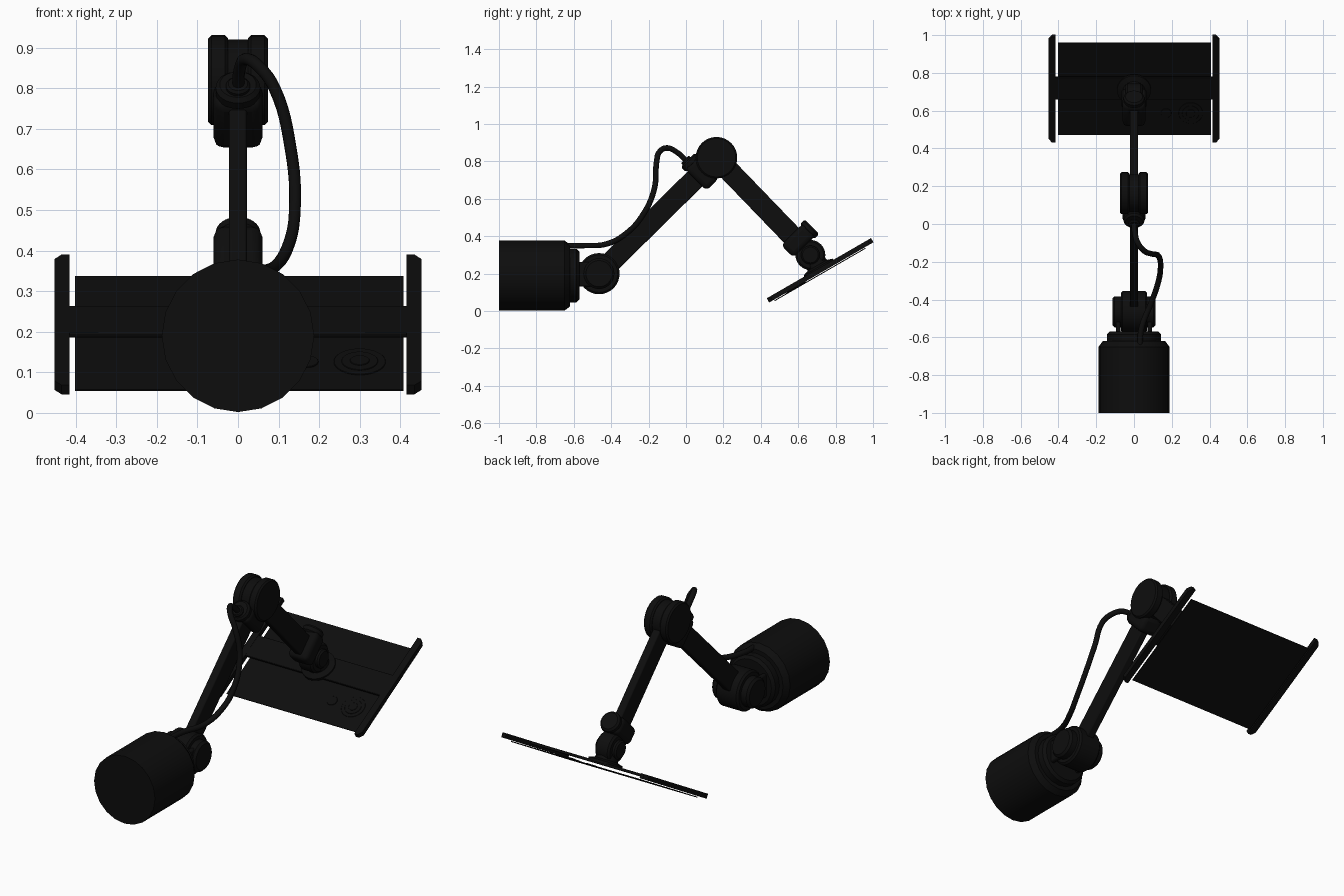
import bpy, bmesh, math
from mathutils import Matrix, Vector

if "Cube" in bpy.data.objects:
    bpy.data.objects.remove(bpy.data.objects["Cube"])

black = bpy.data.materials.new("matte_black")
black.diffuse_color = (0.004, 0.004, 0.004, 1)
black.use_nodes = True
black.node_tree.nodes["Principled BSDF"].inputs["Base Color"].default_value = black.diffuse_color


def finish(name, bm, mat, bevel=0.0, segments=2):
    bmesh.ops.recalc_face_normals(bm, faces=bm.faces[:])
    me = bpy.data.meshes.new(name)
    bm.to_mesh(me)
    bm.free()
    ob = bpy.data.objects.new(name, me)
    bpy.context.collection.objects.link(ob)
    me.materials.append(black)
    ob.matrix_world = mat
    if bevel:
        m = ob.modifiers.new("edge_bevel", 'BEVEL')
        m.width, m.segments, m.limit_method = bevel, segments, 'ANGLE'
    bpy.ops.object.select_all(action='DESELECT')
    ob.select_set(True)
    bpy.context.view_layer.objects.active = ob
    bpy.ops.object.shade_smooth_by_angle(angle=math.radians(30))
    return ob


def pose(loc, tilt=0):
    """Place at loc, tilted about x so local y follows the tilt."""
    return Matrix.Translation(loc) @ Matrix.Rotation(math.radians(tilt), 4, 'X')


def box(name, size, mat, bevel=0.0, segments=2):
    bm = bmesh.new()
    bmesh.ops.create_cube(bm, size=1)
    bmesh.ops.scale(bm, verts=bm.verts, vec=size)
    return finish(name, bm, mat, bevel, segments)


def lathe(name, profile, mat, n=32):
    """Turn (radius, height) pairs around local z and cap both ends."""
    bm = bmesh.new()
    rings = [[bm.verts.new((r * math.cos(2 * math.pi * i / n),
                            r * math.sin(2 * math.pi * i / n), h))
              for i in range(n)] for r, h in profile]
    for a, b in zip(rings, rings[1:]):
        for i in range(n):
            j = (i + 1) % n
            bm.faces.new((a[i], a[j], b[j], b[i]))
    bm.faces.new(rings[0])
    bm.faces.new(rings[-1])
    return finish(name, bm, mat)


def disc(name, r, depth, mat, c=0.006, n=32):
    h = depth / 2
    return lathe(name, [(r - c, -h), (r, c - h), (r, h - c), (r - c, h)], mat, n)


def side_axis(x, y, z):
    """Local z runs along world x."""
    return Matrix.Translation((x, y, z)) @ Matrix.Rotation(math.pi / 2, 4, 'Y')


# Base drum with stepped shoulder
lathe("base_drum", [(0.188, 0), (0.188, 0.35), (0.165, 0.38), (0.143, 0.38),
                    (0.143, 0.415), (0.128, 0.43)],
      pose((0, -1, 0.19), -90), 20)

# Shoulder joint held in a yoke
SHOULDER = (-0.465, 0.2)
disc("shoulder_disc", 0.11, 0.14, side_axis(0, *SHOULDER), 0.01)
disc("shoulder_hub", 0.082, 0.23, side_axis(0, *SHOULDER), 0.012)
for s in (-1, 1):
    box("yoke_plate", (0.025, 0.13, 0.13), pose((s * 0.084, -0.52, 0.197)), 0.008)

# Elbow: two outer discs around a smaller core
ELBOW = (0.163, 0.82)
disc("elbow_core", 0.1, 0.08, side_axis(0, *ELBOW))
for s in (-1, 1):
    disc("elbow_disc", 0.111, 0.049, side_axis(s * 0.049, *ELBOW), 0.008)

# Two flat arm bars
WRIST = (0.665, 0.3)
for name, a, b in (("lower_arm", SHOULDER, ELBOW), ("upper_arm", ELBOW, WRIST)):
    dy, dz = b[0] - a[0], b[1] - a[1]
    box(name, (0.044, math.hypot(dy, dz) - 0.06, 0.112),
        pose((0, (a[0] + b[0]) / 2, (a[1] + b[1]) / 2),
             math.degrees(math.atan2(dz, dy))), 0.006)

# Clamping collars with a round knob on the upper side
for name, y, z, tilt in (("elbow", 0.085, 0.735, 45), ("wrist", 0.6, 0.377, -45)):
    m = pose((0, y, z), tilt)
    box(name + "_collar", (0.12, 0.095, 0.165), m, 0.025, 3)
    disc(name + "_knob", 0.055, 0.04, m @ Matrix.Translation((0, 0, 0.085)), 0.01)

# Cable plug next to the elbow
disc("cable_plug", 0.03, 0.06, pose((0, 0.015, 0.79), 45), 0.006, 20)

# Wrist joint
disc("wrist_disc", 0.08, 0.09, side_axis(0, *WRIST), 0.01)
disc("wrist_pin", 0.05, 0.13, side_axis(0, *WRIST), 0.008)

# Tilted device holder
HOLD = pose((0, 0.717, 0.218), 30)


def held(x, y, z):
    return HOLD @ Matrix.Translation((x, y, z))


lathe("mount_neck", [(0.09, 0.005), (0.09, 0.02), (0.06, 0.03), (0.05, 0.085)],
      held(0, 0, 0))
box("holder_bar", (0.85, 0.135, 0.014), held(0, 0.005, 0.005), 0.003)
box("tablet", (0.81, 0.56, 0.005), held(0.003, -0.012, -0.019))

# Side grips with chamfered outer corners
for s in (-1, 1):
    bm = bmesh.new()
    out = [(0.415, -0.322), (0.435, -0.322), (0.452, -0.3),
           (0.452, 0.3), (0.435, 0.322), (0.415, 0.322)]
    vs = [bm.verts.new((s * x, y, -0.013)) for x, y in out]
    f = bm.faces.new(vs)
    ext = bmesh.ops.extrude_face_region(bm, geom=[f])
    bmesh.ops.translate(bm, vec=(0, 0, 0.026),
                        verts=[v for v in ext["geom"] if isinstance(v, bmesh.types.BMVert)])
    finish("side_grip", bm, HOLD)

# Round details on the back of the tablet
for r, h in ((0.064, 0.003), (0.045, 0.005), (0.024, 0.007)):
    disc("tablet_ring", r, h, held(0.3, -0.158, -0.0165 + h / 2), 0.001)
disc("tablet_button", 0.028, 0.004, held(0.17, -0.158, -0.0145), 0.001)

# Loose cable from base to elbow
path = [(0.03, -0.66, 0.35), (0.04, -0.55, 0.35), (0.09, -0.42, 0.36),
        (0.125, -0.32, 0.415), (0.14, -0.24, 0.5), (0.13, -0.17, 0.65),
        (0.09, -0.157, 0.8), (0.055, -0.143, 0.85), (0.02, -0.1, 0.872),
        (0.005, -0.05, 0.85), (0, 0.02, 0.785)]
cu = bpy.data.curves.new("cable", 'CURVE')
cu.dimensions = '3D'
cu.bevel_depth = 0.015
cu.bevel_resolution = 3
cu.resolution_u = 6
cu.use_fill_caps = True
sp = cu.splines.new('BEZIER')
sp.bezier_points.add(len(path) - 1)
for p, co in zip(sp.bezier_points, path):
    p.co = Vector(co)
    p.handle_left_type = p.handle_right_type = 'AUTO'
cu.materials.append(black)
bpy.context.collection.objects.link(bpy.data.objects.new("cable", cu))
